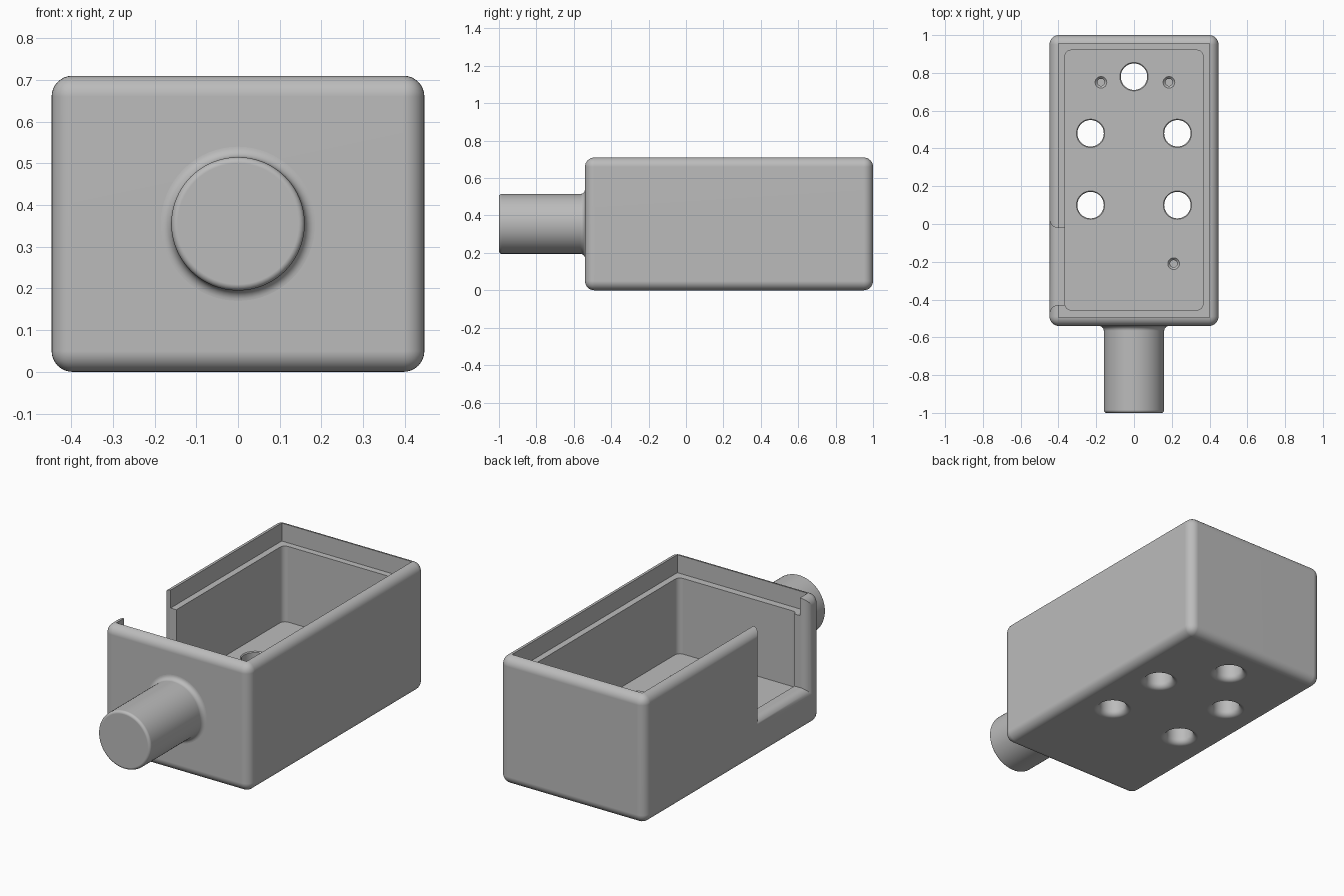
import bpy, bmesh, math
from mathutils import Matrix

cube = bpy.data.objects.get("Cube")
if cube:
    bpy.data.objects.remove(cube, do_unlink=True)

grey = bpy.data.materials.new("plain grey")
grey.use_nodes = True
grey.diffuse_color = (0.5, 0.5, 0.5, 1)
grey.node_tree.nodes["Principled BSDF"].inputs["Base Color"].default_value = (0.5, 0.5, 0.5, 1)


def add_object(name, bm):
    bmesh.ops.recalc_face_normals(bm, faces=bm.faces)
    mesh = bpy.data.meshes.new(name)
    bm.to_mesh(mesh)
    bm.free()
    mesh.materials.append(grey)
    obj = bpy.data.objects.new(name, mesh)
    bpy.context.collection.objects.link(obj)
    return obj


def box(name, low, high, radius=0, vertical_only=False):
    bm = bmesh.new()
    bmesh.ops.create_cube(bm, size=1)
    for v in bm.verts:
        v.co = [l + (c + 0.5) * (h - l) for l, h, c in zip(low, high, v.co)]
    if radius:
        edges = [e for e in bm.edges if not vertical_only
                 or abs(e.verts[0].co.z - e.verts[1].co.z) > 0.01]
        bmesh.ops.bevel(bm, geom=edges, offset=radius, segments=8,
                        profile=0.5, affect='EDGES')
    return add_object(name, bm)


def loft(name, rings):
    """Closed solid through rings that share a vertex count."""
    bm = bmesh.new()
    rows = [[bm.verts.new(p) for p in ring] for ring in rings]
    for a, b in zip(rows, rows[1:]):
        for i in range(len(a)):
            j = (i + 1) % len(a)
            bm.faces.new((a[i], a[j], b[j], b[i]))
    bm.faces.new(rows[0])
    bm.faces.new(rows[-1])
    return add_object(name, bm)


def lathe(name, profile, at=(0, 0, 0), sides=48):
    turn = [2 * math.pi * i / sides for i in range(sides)]
    obj = loft(name, [[(r * math.cos(a), r * math.sin(a), z) for a in turn]
                      for r, z in profile])
    obj.data.transform(Matrix.Translation(at))
    return obj


def arc(steps=8):
    return [math.pi / 2 * i / steps for i in range(steps + 1)]


def activate(obj):
    bpy.ops.object.select_all(action='DESELECT')
    obj.select_set(True)
    bpy.context.view_layer.objects.active = obj


def cut(target, cutter):
    cutter.hide_render = True
    activate(target)
    mod = target.modifiers.new("cut", 'BOOLEAN')
    mod.operation = 'DIFFERENCE'
    mod.solver = 'EXACT'
    mod.object = cutter
    bpy.ops.object.modifier_apply(modifier=mod.name)
    bpy.data.objects.remove(cutter, do_unlink=True)


def finish(obj):
    activate(obj)
    bpy.ops.object.shade_smooth_by_angle(angle=math.radians(30))
    mod = obj.modifiers.new("even shading", 'WEIGHTED_NORMAL')
    mod.keep_sharp = True


HEIGHT, FLOOR, LEDGE = 0.71, 0.19, 0.61

# Rounded housing, hollowed out with a stepped ledge for a lid
housing = box("housing", (-0.447, -0.54, 0), (0.447, 1, HEIGHT), 0.05)
cut(housing, box("cavity", (-0.365, -0.455, FLOOR), (0.365, 0.92, 1), 0.03, True))
cut(housing, box("lid_recess", (-0.4, -0.495, LEDGE), (0.4, 0.955, 1)))

# Side opening, flaring outward with a rounded edge
R = 0.045
sections = [(-0.3, 0)] + [(-0.402 - R * math.sin(a), R * (1 - math.cos(a))) for a in arc()]
sections.append((-0.5, R))
cut(housing, loft("side_opening", [
    [(x, -0.43 - o, 0.21 - o), (x, -0.02 + o, 0.21 - o), (x, -0.02 + o, 1), (x, -0.43 - o, 1)]
    for x, o in sections]))

# Through holes, rounded on the underside
F = 0.03
hole = [(0.07 + F, -0.05)]
hole += [(0.07 + F * (1 - math.sin(a)), F * (1 - math.cos(a))) for a in arc()]
hole += [(0.07, FLOOR - 0.005), (0.075, FLOOR), (0.075, FLOOR + 0.1)]
for x, y in [(0, 0.78), (-0.23, 0.48), (0.23, 0.48), (-0.23, 0.1), (0.23, 0.1)]:
    cut(housing, lathe("hole", hole, (x, y, 0)))

# Small blind holes in the floor
pit = [(0.019, FLOOR - 0.06), (0.019, FLOOR - 0.012), (0.031, FLOOR), (0.031, FLOOR + 0.1)]
for x, y in [(-0.175, 0.75), (0.185, 0.75), (0.21, -0.21)]:
    cut(housing, lathe("pit", pit, (x, y, 0), 24))
finish(housing)

# Front spigot with a filleted base and a softened end
T, E, B = 0.16, 0.015, 0.025
spigot_profile = [(T, -0.03), (T + B, -0.03)]
spigot_profile = [(T + B, -0.02)]
spigot_profile += [(T + B * (1 - math.sin(a)), B * (1 - math.cos(a))) for a in arc()]
spigot_profile += [(T - E * (1 - math.cos(a)), 0.46 - E * (1 - math.sin(a))) for a in arc(5)]
spigot = lathe("spigot", spigot_profile, sides=64)
spigot.data.transform(Matrix.Translation((0, -0.54, 0.355)) @ Matrix.Rotation(math.pi / 2, 4, 'X'))
finish(spigot)
